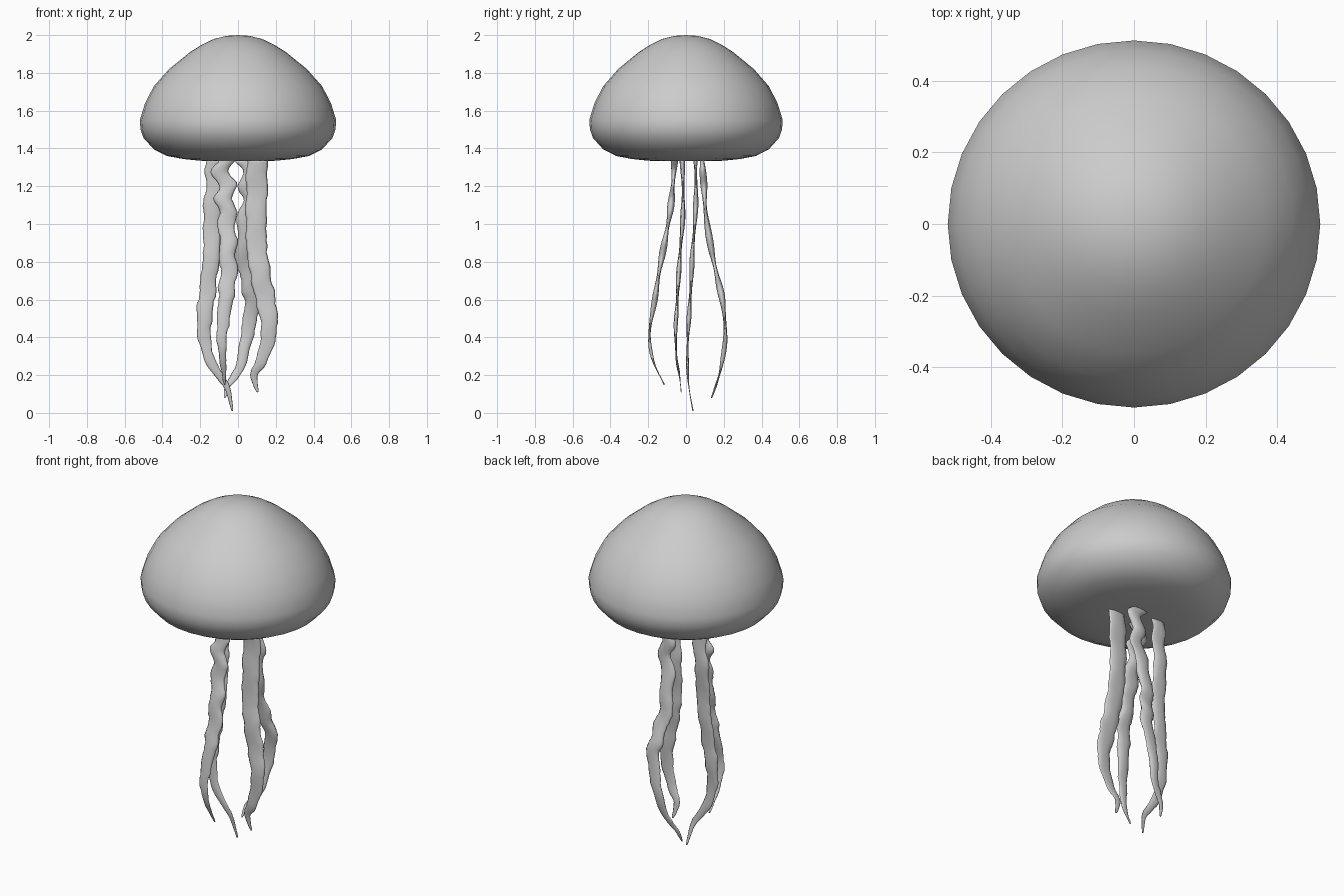
import bpy, bmesh, math, random
from mathutils import Vector

if "Cube" in bpy.data.objects:
    bpy.data.objects.remove(bpy.data.objects["Cube"])

random.seed(4)
grey = bpy.data.materials.new("soft grey")
grey.diffuse_color = (0.6, 0.6, 0.6, 1)
grey.use_nodes = True
grey.node_tree.nodes["Principled BSDF"].inputs["Base Color"].default_value = grey.diffuse_color


def finish(name, bm):
    """Turn a bmesh into a smooth grey object."""
    bmesh.ops.recalc_face_normals(bm, faces=bm.faces)
    for f in bm.faces:
        f.smooth = True
    mesh = bpy.data.meshes.new(name)
    bm.to_mesh(mesh)
    bm.free()
    mesh.materials.append(grey)
    obj = bpy.data.objects.new(name, mesh)
    bpy.context.collection.objects.link(obj)
    return obj


def bridge(bm, a, b):
    """Join two closed rings of vertices with quads."""
    n = len(a)
    for i in range(n):
        bm.faces.new((a[i], a[(i + 1) % n], b[(i + 1) % n], b[i]))


def spline(points, t):
    """Catmull-Rom point along a list of vectors, t in 0..1."""
    s = min(t * (len(points) - 1), len(points) - 1.0001)
    i = int(s)
    u = s - i
    p = [points[max(0, min(len(points) - 1, i + k))] for k in (-1, 0, 1, 2)]
    return 0.5 * (2 * p[1] + (p[2] - p[0]) * u
                  + (2 * p[0] - 5 * p[1] + 4 * p[2] - p[3]) * u * u
                  + (3 * p[1] - p[0] - 3 * p[2] + p[3]) * u ** 3)


def bell():
    """Domed bell with a rounded rim and a nearly flat underside."""
    profile = [(0.06, 1.996), (0.127, 1.98), (0.19, 1.95), (0.254, 1.91), (0.365, 1.82),
               (0.445, 1.73), (0.492, 1.64), (0.52, 1.55), (0.516, 1.50), (0.5, 1.455),
               (0.445, 1.395), (0.375, 1.36), (0.29, 1.344), (0.2, 1.335), (0.1, 1.333)]
    bm = bmesh.new()
    seg = 32
    rings = []
    for r, z in profile:
        rings.append([bm.verts.new((r * math.cos(2 * math.pi * k / seg),
                                    r * 0.985 * math.sin(2 * math.pi * k / seg), z))
                      for k in range(seg)])
    for a, b in zip(rings, rings[1:]):
        bridge(bm, a, b)
    for ring, z in ((rings[0], 2.0), (rings[-1], 1.333)):
        pole = bm.verts.new((0, 0, z))
        for k in range(seg):
            bm.faces.new((ring[k], ring[(k + 1) % seg], pole))
    finish("bell", bm)


def tentacle(name, path, width, thick, ruffle, swing):
    """Ruffled ribbon with a lens-shaped section, tapering to a fine tip."""
    pts = [Vector(p) for p in path]
    steps, sides = 64, 10
    phase = random.uniform(0, 6.28)
    bm = bmesh.new()
    rings = []
    for s in range(steps + 1):
        t = s / steps
        c = spline(pts, t)
        d = spline(pts, min(1, t + 0.01)) - spline(pts, max(0, t - 0.01))
        d.normalize()
        side = (Vector((1, 0, 0)) - d * d.x).normalized()
        front = d.cross(side)
        taper = min(1, 0.08 + ((1 - t) / 0.5) ** 0.8) * (1 - 0.1 * t)
        # side-to-side curl, strongest near the bell
        c += side * swing * math.sin(t * 50 + phase) * max(0, 1 - 1.6 * t)
        edges = [1 + ruffle * (math.sin(t * 62 + phase + k * 2.1) * 0.6
                               + random.uniform(-0.5, 0.5)) for k in (0, 1)]
        puff = 1 + 0.35 * math.sin(t * 30 + phase)
        ring = []
        for k in range(sides):
            a = 2 * math.pi * k / sides
            ca, sa = math.cos(a), math.sin(a)
            w = width / 2 * taper * edges[0 if ca > 0 else 1]
            h = thick / 2 * puff * max(taper, 0.25)
            ring.append(bm.verts.new(c + side * w * ca + front * h * sa))
        rings.append(ring)
    for a, b in zip(rings, rings[1:]):
        bridge(bm, a, b)
    bm.faces.new(rings[0])
    bm.faces.new(rings[-1])
    finish(name, bm)


bell()

tentacle("front_tentacle", [
    (-0.08, -0.06, 1.34), (-0.07, -0.07, 1.2), (-0.06, -0.085, 1.06), (-0.055, -0.11, 0.92),
    (-0.05, -0.14, 0.76), (-0.065, -0.165, 0.6), (-0.085, -0.193, 0.42), (-0.08, -0.175, 0.28),
    (-0.07, -0.115, 0.15)], 0.095, 0.030, 0.14, 0.022)

tentacle("right_tentacle", [
    (0.1, -0.02, 1.34), (0.1, -0.015, 1.18), (0.095, -0.018, 1.02), (0.1, -0.03, 0.86),
    (0.12, -0.04, 0.72), (0.15, -0.047, 0.58), (0.165, -0.055, 0.44), (0.13, -0.05, 0.29),
    (0.085, -0.035, 0.2), (0.105, -0.025, 0.11)], 0.112, 0.022, 0.11, 0.002)

tentacle("left_tentacle", [
    (-0.12, 0.05, 1.34), (-0.13, 0.053, 1.18), (-0.14, 0.048, 1.02), (-0.14, 0.035, 0.86),
    (-0.155, 0.028, 0.7), (-0.175, 0.018, 0.54), (-0.178, 0.01, 0.4), (-0.14, 0.008, 0.26),
    (-0.06, 0.015, 0.14), (-0.03, 0.037, 0.01)], 0.09, 0.022, 0.13, 0.006)

tentacle("back_tentacle", [
    (0.045, 0.085, 1.34), (0.06, 0.095, 1.2), (0.05, 0.105, 1.05), (0.03, 0.135, 0.86),
    (0.05, 0.165, 0.72), (0.075, 0.195, 0.58), (0.045, 0.208, 0.4), (0.01, 0.185, 0.24),
    (-0.05, 0.16, 0.15), (-0.07, 0.135, 0.08)], 0.088, 0.030, 0.14, 0.02)
